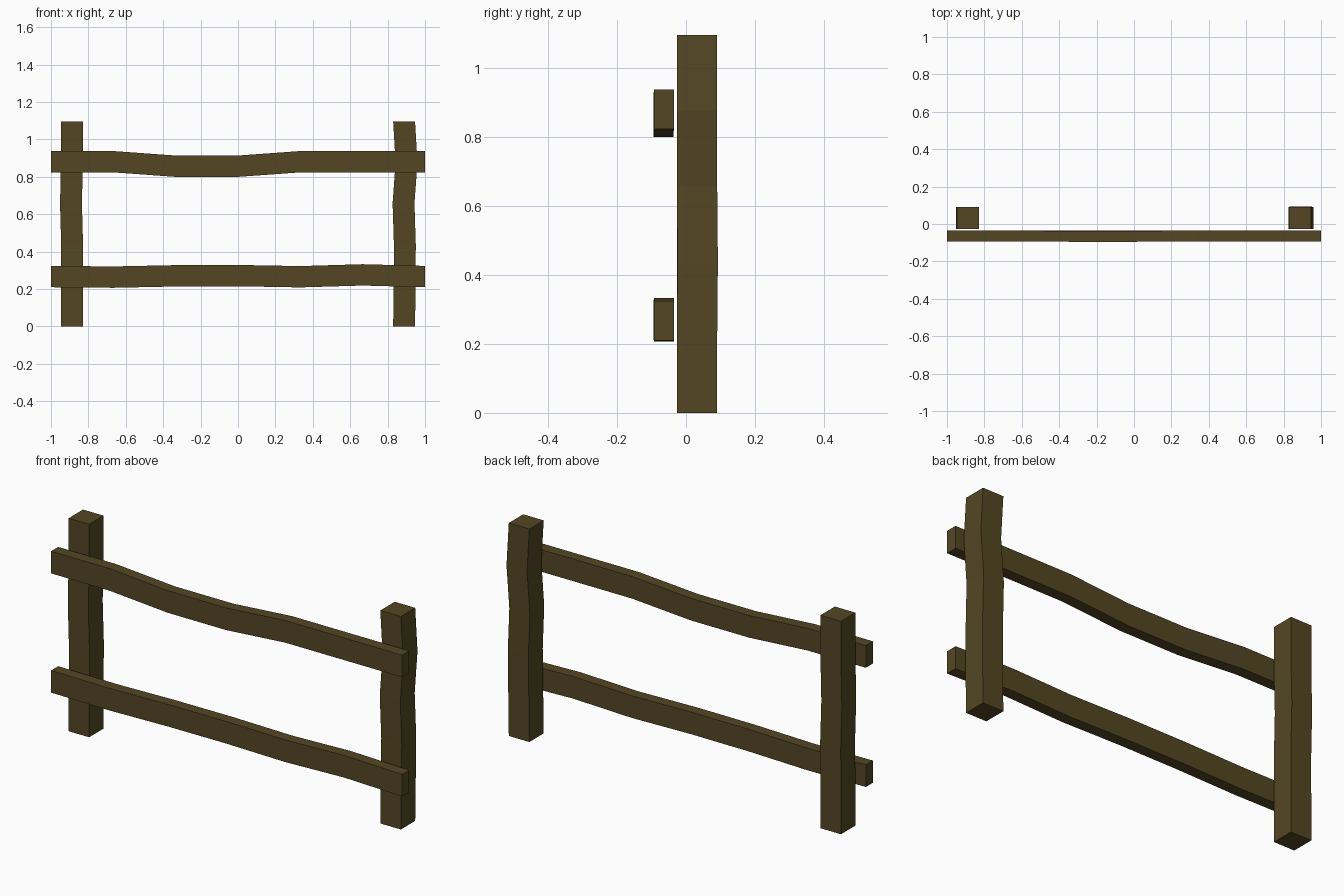
import bpy
import bmesh

if "Cube" in bpy.data.objects:
    bpy.data.objects.remove(bpy.data.objects["Cube"])

wood = bpy.data.materials.new("brown wood")
wood.diffuse_color = (0.088, 0.062, 0.0175, 1)
wood.use_nodes = True
wood.node_tree.nodes["Principled BSDF"].inputs["Base Color"].default_value = wood.diffuse_color


def beam(name, rings):
    """Flat-faced beam: joins successive four-corner rings and caps both ends."""
    bm = bmesh.new()
    loops = [[bm.verts.new(p) for p in ring] for ring in rings]
    for a, b in zip(loops, loops[1:]):
        for i in range(4):
            j = (i + 1) % 4
            bm.faces.new((a[i], a[j], b[j], b[i]))
    bm.faces.new(loops[0])
    bm.faces.new(loops[-1])
    bmesh.ops.recalc_face_normals(bm, faces=bm.faces)
    mesh = bpy.data.meshes.new(name)
    bm.to_mesh(mesh)
    bm.free()
    mesh.materials.append(wood)
    bpy.context.collection.objects.link(bpy.data.objects.new(name, mesh))


CORNERS = ((-1, -1), (1, -1), (1, 1), (-1, 1))


def post(name, x, offsets, height=1.097, half=0.0585):
    # upright with a slight wobble in x and y at even heights
    n = len(offsets) - 1
    beam(name, [[(x + dx + cx * half, 0.032 + dy + cy * half, height * k / n)
                 for cx, cy in CORNERS] for k, (dx, dy) in enumerate(offsets)])


def rail(name, z, offsets, half_y=0.029, half_z=0.057):
    # horizontal board with a slight wobble in y and z at even steps
    n = len(offsets) - 1
    beam(name, [[(-1 + 2 * k / n, -0.064 + dy + cy * half_y, z + dz + cz * half_z)
                 for cy, cz in CORNERS] for k, (dy, dz) in enumerate(offsets)])


# Posts
post("left_post", -0.888,
     [(0, 0), (0, 0), (0.001, 0.001), (-0.005, 0), (0, 0), (0, 0)])
post("right_post", 0.888,
     [(0, 0), (0.003, 0), (0.004, 0.002), (-0.003, 0), (0.013, 0), (0, 0)])

# Rails
rail("upper_rail", 0.881,
     [(0, 0), (0, 0), (-0.002, -0.024), (-0.002, -0.024), (0, 0), (0, 0), (0, 0)])
rail("lower_rail", 0.267,
     [(0, 0), (0, -0.003), (-0.001, 0.004), (-0.001, 0.005), (0, -0.001), (0, 0.009), (0, 0)])
